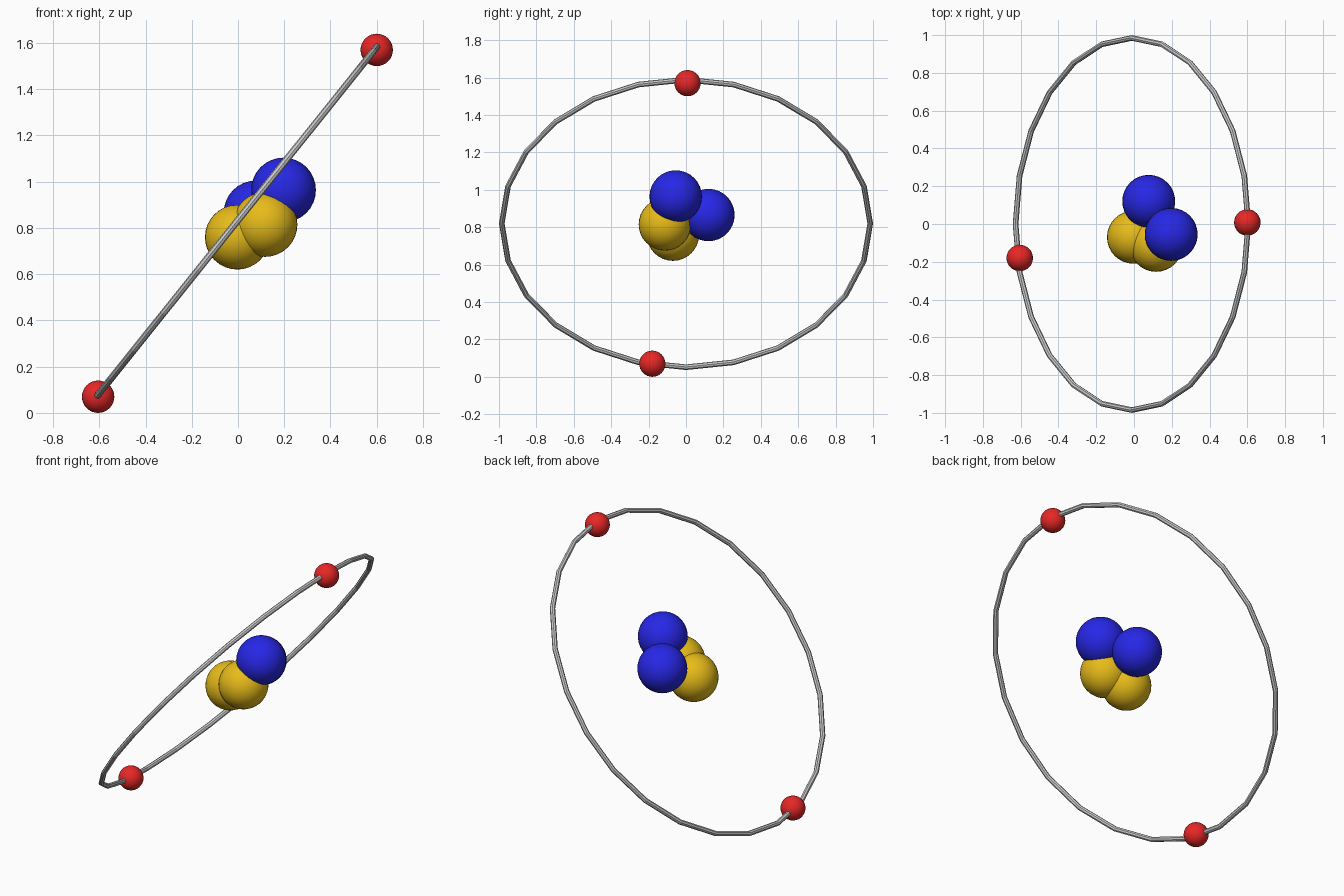
import bpy, math

if "Cube" in bpy.data.objects:
    bpy.data.objects.remove(bpy.data.objects["Cube"])

def material(name, color):
    m = bpy.data.materials.new(name)
    m.diffuse_color = color
    m.use_nodes = True
    m.node_tree.nodes["Principled BSDF"].inputs["Base Color"].default_value = m.diffuse_color
    return m

red = material("red", (0.8, 0.02, 0.02, 1))
blue = material("blue", (0.02, 0.02, 0.8, 1))
yellow = material("yellow", (0.8, 0.5, 0.01, 1))

def ball(name, loc, radius, mat):
    bpy.ops.mesh.primitive_uv_sphere_add(segments=32, ring_count=16, radius=radius, location=loc)
    o = bpy.context.object
    o.name = name
    o.data.materials.append(mat)
    bpy.ops.object.shade_smooth()

# nucleus
for i, p in enumerate([(0.197, -0.055, 0.964), (0.078, 0.12, 0.865)]):
    ball(f"proton_{i + 1}", p, 0.14, blue)
for i, p in enumerate([(-0.003, -0.07, 0.76), (0.117, -0.113, 0.815)]):
    ball(f"neutron_{i + 1}", p, 0.14, yellow)

# electrons
for i, p in enumerate([(0.60, 0.008, 1.57), (-0.605, -0.18, 0.07)]):
    ball(f"electron_{i + 1}", p, 0.07, red)

# tilted 24-sided orbit ring
bpy.ops.mesh.primitive_torus_add(major_segments=24, minor_segments=8,
    major_radius=0.985, minor_radius=0.015,
    location=(-0.011, 0, 0.82), rotation=(0, -math.radians(51.3), 0))
bpy.context.object.name = "orbit_ring"
